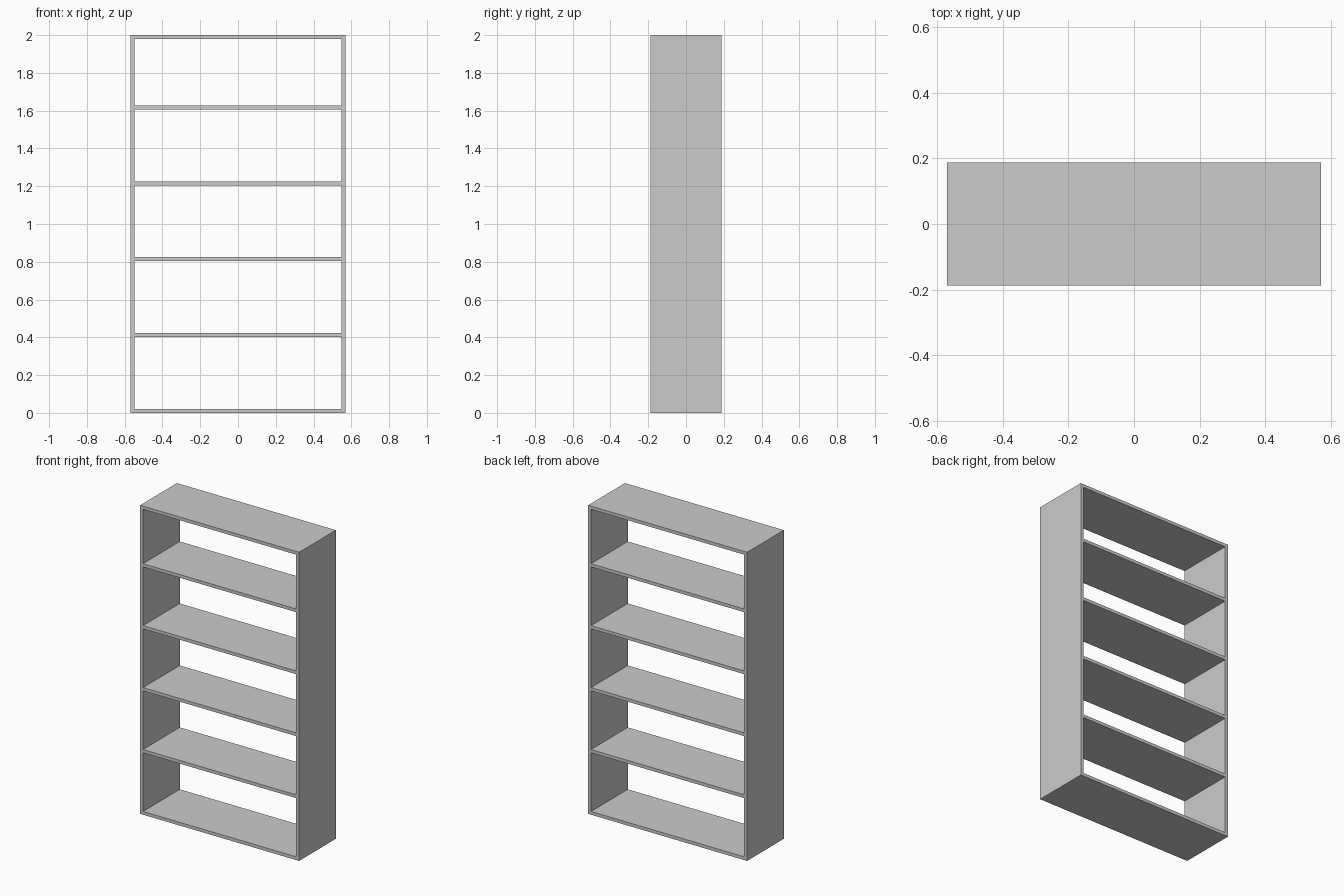
import bpy

if "Cube" in bpy.data.objects:
    bpy.data.objects.remove(bpy.data.objects["Cube"])

W, D, H, T = 1.14, 0.376, 2.0, 0.021   # width, depth, height, board thickness


def board(name, size, centre):
    bpy.ops.mesh.primitive_cube_add(size=1, location=centre)
    ob = bpy.context.object
    ob.name = name
    ob.scale = size
    bpy.ops.object.transform_apply(location=False, rotation=False, scale=True)
    return ob


# Upright side panels
for name, s in (("left_side", -1), ("right_side", 1)):
    board(name, (T, D, H), (s * (W - T) / 2, 0, H / 2))

# Bottom, evenly spaced shelves, and top, fitted between the sides
inner = W - 2 * T
for i in range(5):
    board("bottom_board" if i == 0 else f"shelf_{i}",
          (inner, D, T), (0, 0, i * 0.4015 + T / 2))
board("top_board", (inner, D, T), (0, 0, H - T / 2))
